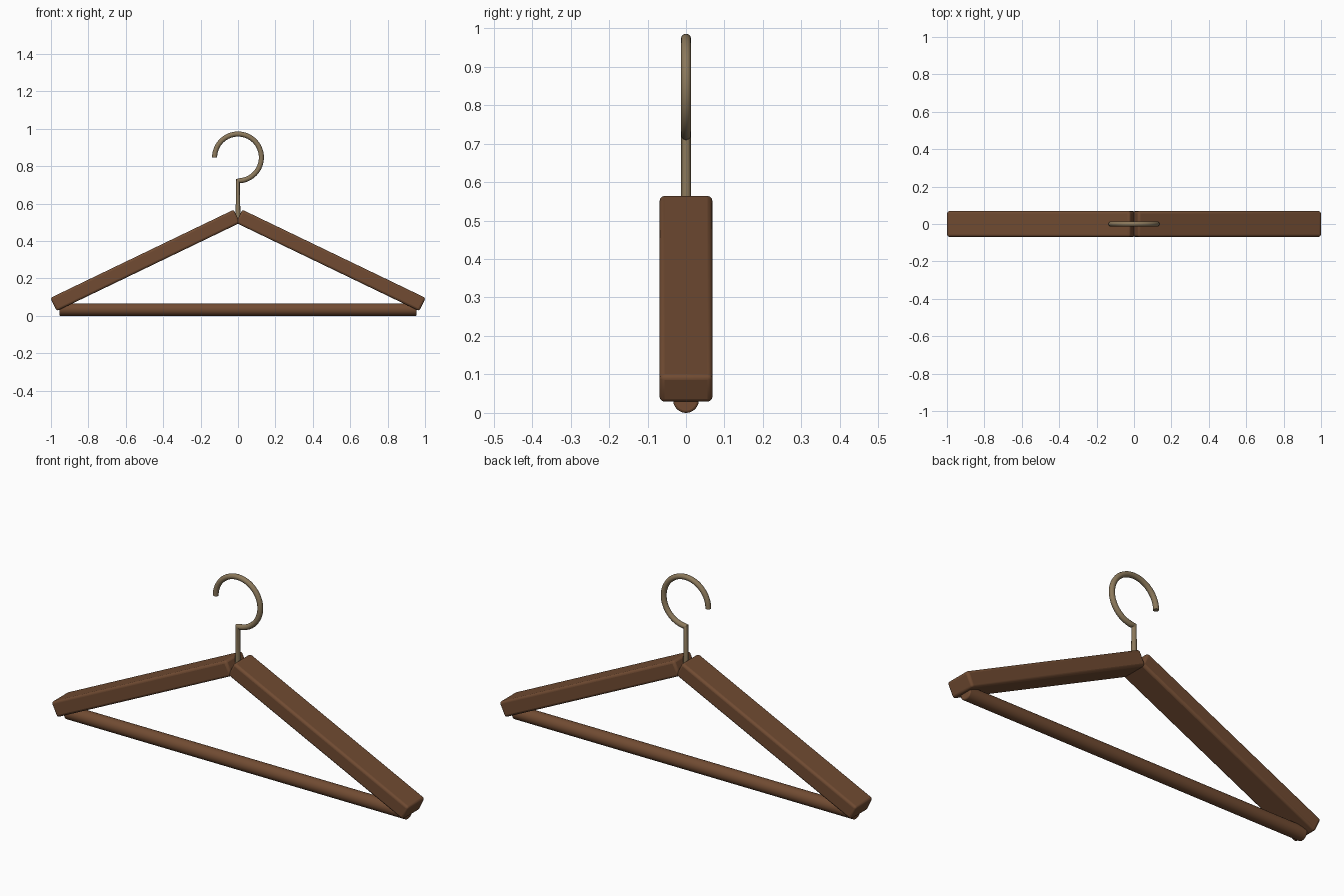
import bpy
import math

if "Cube" in bpy.data.objects:
    bpy.data.objects.remove(bpy.data.objects["Cube"])


def material(name, rgb):
    m = bpy.data.materials.new(name)
    m.diffuse_color = (*rgb, 1)
    m.use_nodes = True
    m.node_tree.nodes["Principled BSDF"].inputs["Base Color"].default_value = m.diffuse_color
    return m


wood = material("brown wood", (0.165, 0.071, 0.032))
metal = material("aged brass", (0.26, 0.19, 0.105))


def finish(obj, name, mat, bevel=0):
    obj.name = name
    obj.data.materials.append(mat)
    if bevel:
        mod = obj.modifiers.new("rounded edges", 'BEVEL')
        mod.width = bevel
        mod.segments = 3
        mod.limit_method = 'ANGLE'
    bpy.ops.object.select_all(action='DESELECT')
    obj.select_set(True)
    bpy.context.view_layer.objects.active = obj
    bpy.ops.object.shade_smooth_by_angle(angle=math.radians(40))


# Two sloping shoulder arms
for side, name in ((1, "right_arm"), (-1, "left_arm")):
    bpy.ops.mesh.primitive_cube_add(size=1, location=(side * 0.496, 0, 0.2965),
                                    rotation=(0, side * math.radians(25.7), 0))
    arm = bpy.context.object
    arm.scale = (1.088, 0.137, 0.078)
    bpy.ops.object.transform_apply(location=False, rotation=False, scale=True)
    finish(arm, name, wood, 0.012)

# Trouser bar
bpy.ops.mesh.primitive_cylinder_add(vertices=32, radius=0.0335, depth=1.91,
                                    location=(0, 0, 0.0335),
                                    rotation=(0, math.pi / 2, 0))
finish(bpy.context.object, "trouser_bar", wood, 0.006)

# Hook: three quarters of a circle, then a straight stem
R, cz = 0.125, 0.847
path = []
for i in range(49):
    a = math.radians(180 - 270 * i / 48)
    path.append((R * math.cos(a), 0, cz + R * math.sin(a)))
path.append((0, 0, 0.505))
curve = bpy.data.curves.new("hook", 'CURVE')
curve.dimensions = '3D'
curve.bevel_depth = 0.0135
curve.bevel_resolution = 4
curve.use_fill_caps = True
spline = curve.splines.new('POLY')
spline.points.add(len(path) - 1)
for p, co in zip(spline.points, path):
    p.co = (*co, 1)
hook = bpy.data.objects.new("hook", curve)
bpy.context.collection.objects.link(hook)
bpy.ops.object.select_all(action='DESELECT')
hook.select_set(True)
bpy.context.view_layer.objects.active = hook
bpy.ops.object.convert(target='MESH')
finish(bpy.context.object, "hook", metal)
